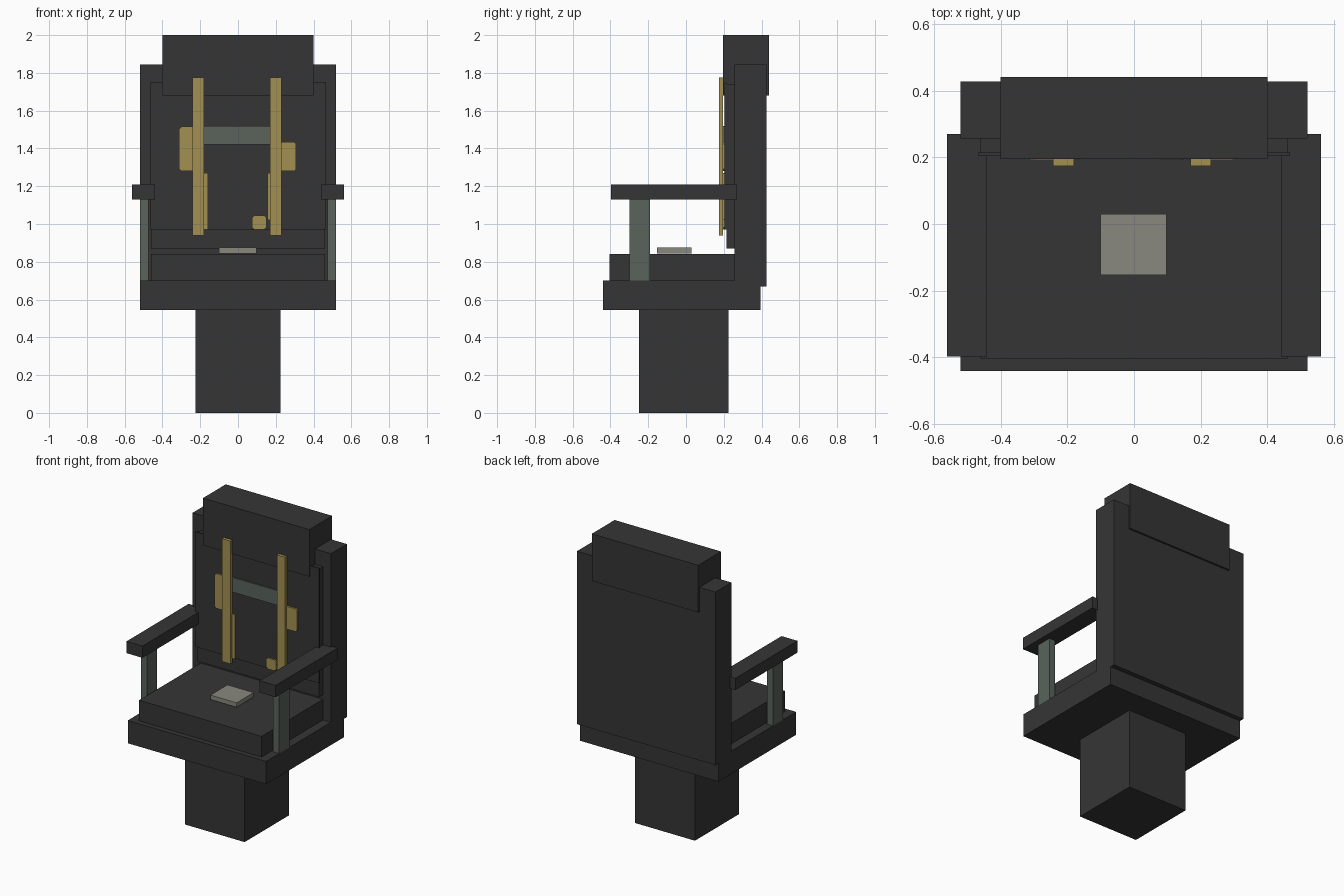
import bpy, bmesh
from mathutils import Vector

cube = bpy.data.objects.get("Cube")
if cube:
    bpy.data.objects.remove(cube, do_unlink=True)


def material(name, rgb):
    mat = bpy.data.materials.new(name)
    mat.use_nodes = True
    colour = (*rgb, 1.0)
    mat.diffuse_color = colour
    mat.node_tree.nodes["Principled BSDF"].inputs["Base Color"].default_value = colour
    return mat


charcoal = material("charcoal", (0.036, 0.036, 0.036))
grey_green = material("grey_green", (0.10, 0.125, 0.105))
tan = material("tan_webbing", (0.36, 0.28, 0.085))
buckle_grey = material("buckle_grey", (0.25, 0.25, 0.21))


def box(name, mat, x, y, z, round_axis=None, radius=0.012):
    """Box from ranges; edges along round_axis may be chamfered."""
    bm = bmesh.new()
    bmesh.ops.create_cube(bm, size=1)
    ranges = (x, y, z)
    for v in bm.verts:
        v.co = Vector([(r[0] + r[1]) / 2 + c * (r[1] - r[0]) for r, c in zip(ranges, v.co)])
    if round_axis is not None:
        edges = [e for e in bm.edges
                 if abs((e.verts[0].co - e.verts[1].co).normalized()[round_axis]) > 0.9]
        bmesh.ops.bevel(bm, geom=edges, offset=radius, segments=1, affect='EDGES')
    mesh = bpy.data.meshes.new(name)
    bm.to_mesh(mesh)
    bm.free()
    mesh.materials.append(mat)
    obj = bpy.data.objects.new(name, mesh)
    bpy.context.collection.objects.link(obj)
    return obj


# Pedestal and seat
box("pedestal", charcoal, (-0.225, 0.225), (-0.25, 0.225), (0, 0.545))
box("seat_base", charcoal, (-0.52, 0.52), (-0.44, 0.395), (0.545, 0.70))
box("seat_cushion", charcoal, (-0.46, 0.46), (-0.405, 0.256), (0.70, 0.84))

# Backrest
box("back_shell", charcoal, (-0.52, 0.52), (0.256, 0.427), (0.67, 1.845))
box("back_cushion", charcoal, (-0.46, 0.46), (0.215, 0.26), (0.87, 1.74))
box("back_panel", charcoal, (-0.467, 0.467), (0.204, 0.215), (0.97, 1.75))
box("headrest", charcoal, (-0.40, 0.40), (0.195, 0.44), (1.68, 2.0))

# Armrests, posts mirrored on both sides
for side, s in (("left", 1), ("right", -1)):
    box(side + "_armrest", charcoal, sorted((s * 0.44, s * 0.56)), (-0.397, 0.27), (1.13, 1.21))
    box(side + "_arm_post", grey_green, sorted((s * 0.475, s * 0.52)), (-0.30, -0.19), (0.70, 1.13))

# Shoulder harness
box("left_strap", tan, (0.17, 0.23), (0.174, 0.197), (0.94, 1.775))
box("right_strap", tan, (-0.242, -0.18), (0.174, 0.197), (0.94, 1.775))
box("cross_strap", grey_green, (-0.20, 0.19), (0.196, 0.206), (1.42, 1.52))
box("left_side_pad", tan, (0.19, 0.308), (0.192, 0.206), (1.28, 1.435), 1)
box("right_side_pad", tan, (-0.312, -0.20), (0.192, 0.206), (1.28, 1.515), 1)
box("left_lower_strip", tan, (0.155, 0.18), (0.194, 0.206), (1.02, 1.27))
box("right_lower_strip", tan, (-0.19, -0.16), (0.194, 0.206), (0.97, 1.27))
box("left_strap_end", tan, (0.075, 0.15), (0.194, 0.206), (0.97, 1.045), 1)

# Lap buckle
box("buckle", buckle_grey, (-0.10, 0.097), (-0.153, 0.03), (0.845, 0.875))
